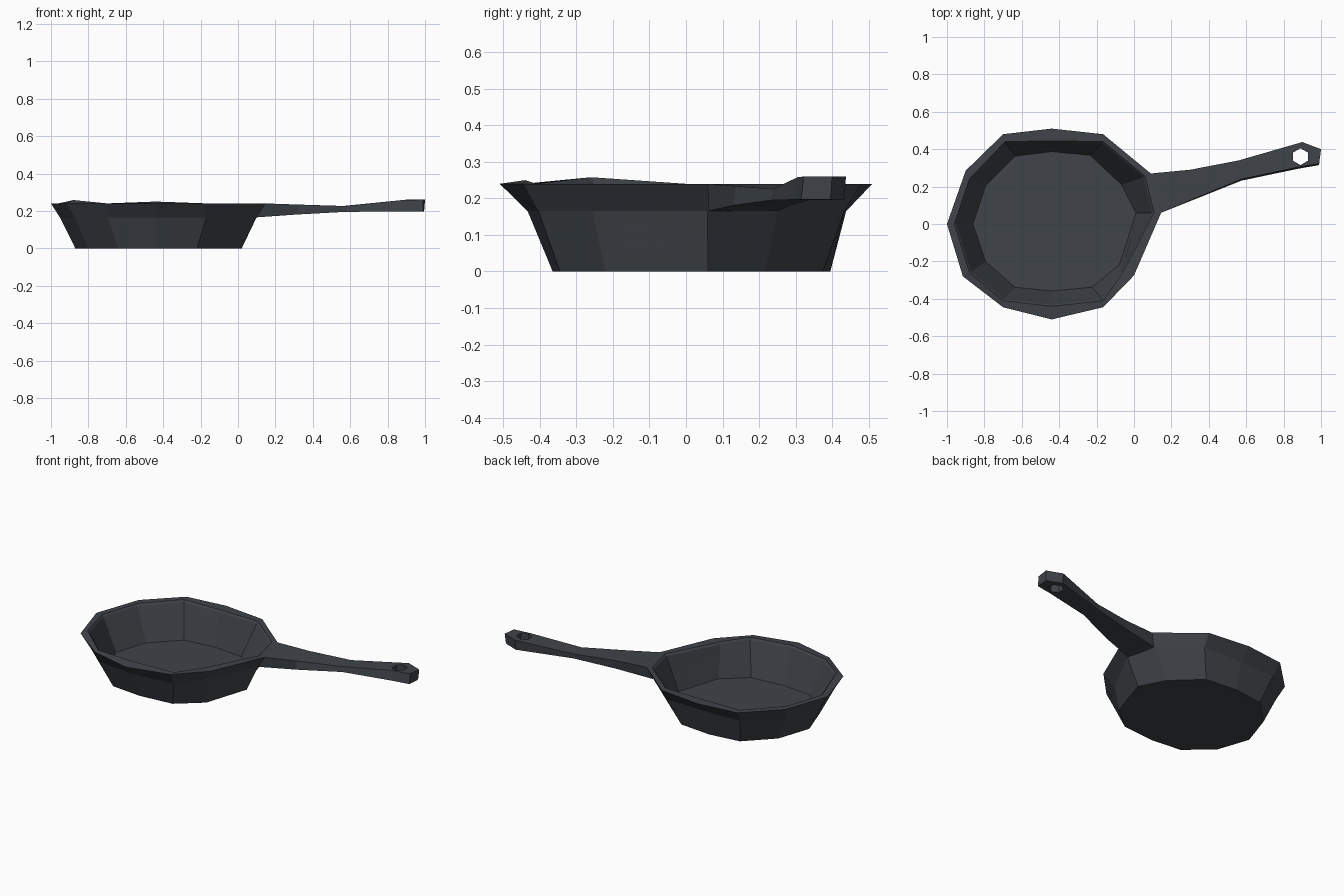
import bpy, bmesh, math

if "Cube" in bpy.data.objects:
    bpy.data.objects.remove(bpy.data.objects["Cube"])

iron = bpy.data.materials.new("dark iron")
iron.diffuse_color = (0.05, 0.057, 0.066, 1)
iron.use_nodes = True
iron.node_tree.nodes["Principled BSDF"].inputs["Base Color"].default_value = iron.diffuse_color


def make_object(name, bm):
    bmesh.ops.remove_doubles(bm, verts=bm.verts, dist=0.0005)
    bmesh.ops.recalc_face_normals(bm, faces=bm.faces)
    mesh = bpy.data.meshes.new(name)
    bm.to_mesh(mesh)
    bm.free()
    mesh.materials.append(iron)
    ob = bpy.data.objects.new(name, mesh)
    bpy.context.collection.objects.link(ob)
    return ob


def bridge(bm, a, b):
    n = len(a)
    for i in range(n):
        j = (i + 1) % n
        bm.faces.new((a[i], a[j], b[j], b[i]))


def scaled(points, s, cx=-0.43, cy=0.0):
    return [(cx + (x - cx) * s, cy + (y - cy) * s) for x, y in points]


# Pan outlines: uneven twelve-sided loops
outer = [(-1, 0), (-.90, .285), (-.70, .48), (-.44, .51), (-.165, .48), (.09, .27),
         (.145, .06), (0, -.275), (-.165, -.445), (-.44, -.51), (-.70, -.445), (-.915, -.28)]
inner = [(-.96, 0), (-.88, .24), (-.69, .44), (-.44, .445), (-.165, .44), (.06, .255),
         (.107, .06), (-.06, -.26), (-.165, -.41), (-.44, -.44), (-.70, -.41), (-.88, -.26)]
base = [(-.87, 0), (-.80, .21), (-.64, .37), (-.44, .395), (-.23, .375), (-.06, .215),
        (.02, .06), (-.07, -.22), (-.22, -.345), (-.44, -.365), (-.64, -.345), (-.80, -.205)]
bumps = {9: .01, 11: .018}

# Pan: outer wall, flared rim, inner lip, inner wall and floor
bm = bmesh.new()
rings = []
for pts, z, bumpy in ((base, 0, 0), (scaled(inner, .985), .165, 0), (outer, .24, 0),
                      (inner, .24, 1), (scaled(inner, .98), .228, 1),
                      (scaled(base, .98), .025, 0)):
    rings.append([bm.verts.new((x, y, z + bumpy * bumps.get(i, 0)))
                  for i, (x, y) in enumerate(pts)])
for a, b in zip(rings, rings[1:]):
    bridge(bm, a, b)
bm.faces.new(rings[0])
bm.faces.new(rings[-1])
make_object("pan", bm)


# Handle: tapered shaft of four-point sections
bm = bmesh.new()
sections = []
for (xa, ya), (xb, yb), top, (xc, yc), (xd, yd), low in (
        ((.09, .27), (.145, .06), .24, (.06, .25), (.09, .06), .165),
        ((.30, .29), (.32, .135), .234, (.30, .285), (.32, .13), .181),
        ((.56, .34), (.575, .24), .226, (.56, .335), (.575, .232), .195)):
    sections.append([bm.verts.new(p) for p in (
        (xa, ya, top), (xb, yb, top), (xd, yd, low), (xc, yc, low))])
for a, b in zip(sections, sections[1:]):
    bridge(bm, a, b)

# Handle end: widening grip around a six-sided hanging hole
top_z = lambda x: .226 + min(1, max(0, (x - .57) / .33)) * .034
grip_top = [(1, .40), (.90, .438), (.56, .34), (.575, .24), (.88, .305), (.99, .322)]
grip_low = [(.995, .395), (.90, .433), (.56, .335), (.575, .232), (.88, .296), (.99, .315)]
hole = [(.89 + .045 * math.cos(math.radians(30 + 60 * i)),
         .36 + .045 * math.sin(math.radians(30 + 60 * i))) for i in range(6)]
loops = []
for pts, is_top in ((grip_top, 1), (hole, 1), (hole, 0), (grip_low, 0)):
    loops.append([bm.verts.new((x, y, top_z(x) if is_top else .197 - .002 * (x < .6)))
                  for x, y in pts])
for a, b in zip(loops, loops[1:]):
    bridge(bm, a, b)
up, low = loops[0], loops[3]
for i in range(6):
    if i != 2:  # open where the grip meets the shaft
        j = (i + 1) % 6
        bm.faces.new((up[i], low[i], low[j], up[j]))
make_object("handle", bm)
